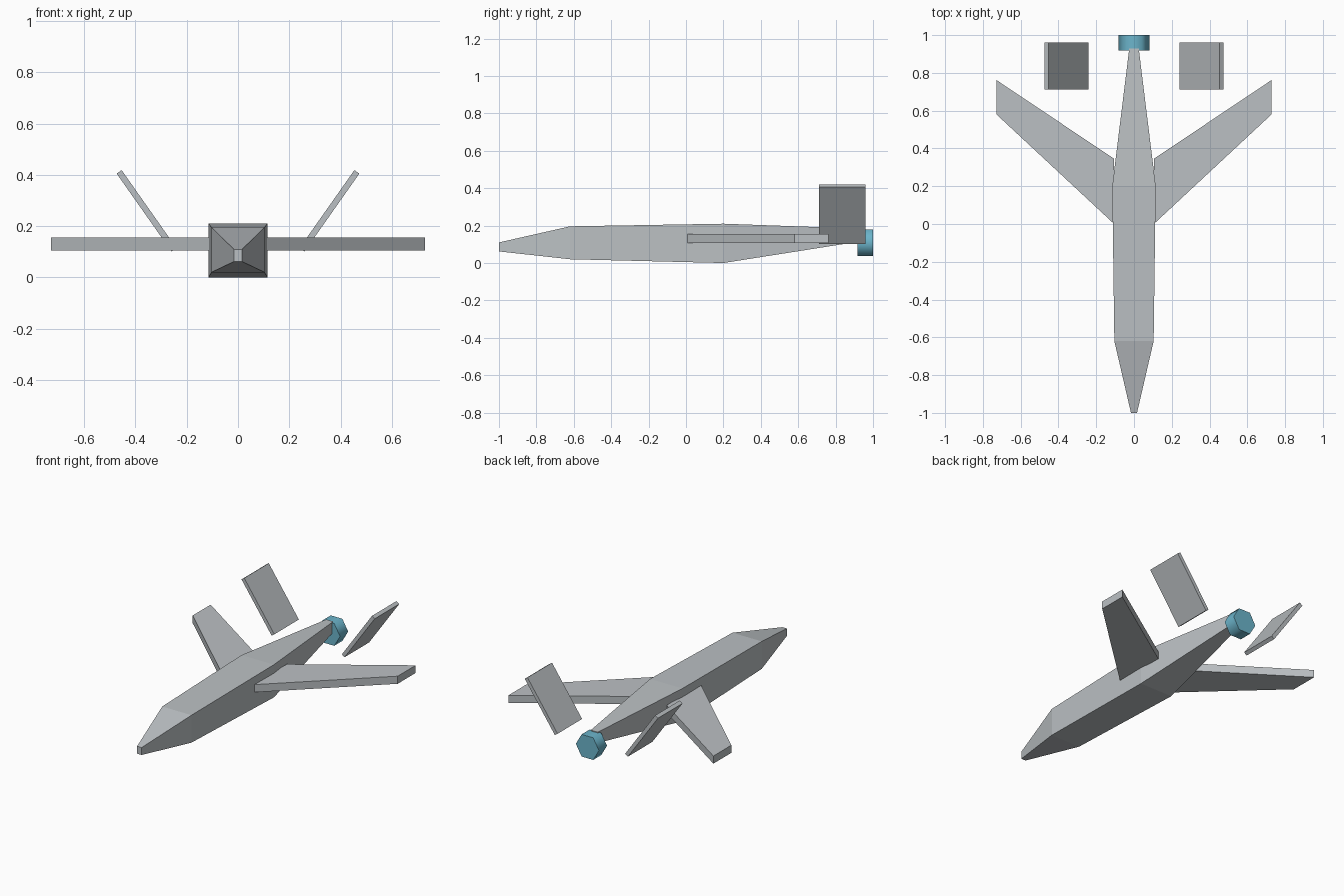
import bpy, bmesh, math
from mathutils import Vector

cube = bpy.data.objects.get("Cube")
if cube:
    bpy.data.objects.remove(cube, do_unlink=True)


def material(name, color):
    mat = bpy.data.materials.new(name)
    mat.use_nodes = True
    mat.diffuse_color = (*color, 1)
    mat.node_tree.nodes["Principled BSDF"].inputs["Base Color"].default_value = (*color, 1)
    return mat


GREY = material("light grey", (0.50, 0.53, 0.55))
TEAL = material("teal blue", (0.15, 0.46, 0.60))


def loft(name, rings, mat):
    """Skin a closed solid through rings that have equal point counts."""
    bm = bmesh.new()
    loops = [[bm.verts.new(p) for p in ring] for ring in rings]
    n = len(loops[0])
    for a, b in zip(loops, loops[1:]):
        for i in range(n):
            j = (i + 1) % n
            bm.faces.new((a[i], a[j], b[j], b[i]))
    bm.faces.new(loops[0])
    bm.faces.new(loops[-1])
    bmesh.ops.recalc_face_normals(bm, faces=bm.faces)
    mesh = bpy.data.meshes.new(name)
    bm.to_mesh(mesh)
    bm.free()
    mesh.materials.append(mat)
    obj = bpy.data.objects.new(name, mesh)
    bpy.context.collection.objects.link(obj)
    return obj


# Fuselage: rectangular stations as y, half width, bottom, top
stations = [(-1.0, 0.016, 0.062, 0.11), (-0.62, 0.104, 0.02, 0.196),
            (0.2, 0.115, 0.0, 0.21), (0.93, 0.025, 0.115, 0.184)]
loft("fuselage", [[(-w, y, lo), (w, y, lo), (w, y, hi), (-w, y, hi)]
                  for y, w, lo, hi in stations], GREY)

for side, s in (("left", 1), ("right", -1)):
    # Swept wing: slab of constant thickness
    outline = [(0.105, 0.0), (0.728, 0.58), (0.728, 0.762), (0.105, 0.345)]
    loft(side + "_wing", [[(s * x, y, z) for x, y in outline]
                          for z in (0.106, 0.155)], GREY)

    # Detached tail fin: thin plate leaning outward
    low, high = Vector((0.259, 0.101)), Vector((0.473, 0.405))
    along = (high - low).normalized()
    thick = Vector((-along.y, along.x)) * 0.0236
    section = [low, high, high + thick, low + thick]
    loft(side + "_tail_fin", [[(s * p.x, y, p.y) for p in section]
                              for y in (0.711, 0.96)], GREY)

# Engine nozzle: six-sided drum with softly shaded sides
nozzle = loft("engine_nozzle",
              [[(0.082 * math.cos(math.tau * i / 6), y, 0.108 + 0.082 * math.sin(math.tau * i / 6))
                for i in range(6)] for y in (0.918, 1.0)], TEAL)
bpy.ops.object.select_all(action="DESELECT")
nozzle.select_set(True)
bpy.context.view_layer.objects.active = nozzle
bpy.ops.object.shade_smooth_by_angle(angle=math.radians(65))
